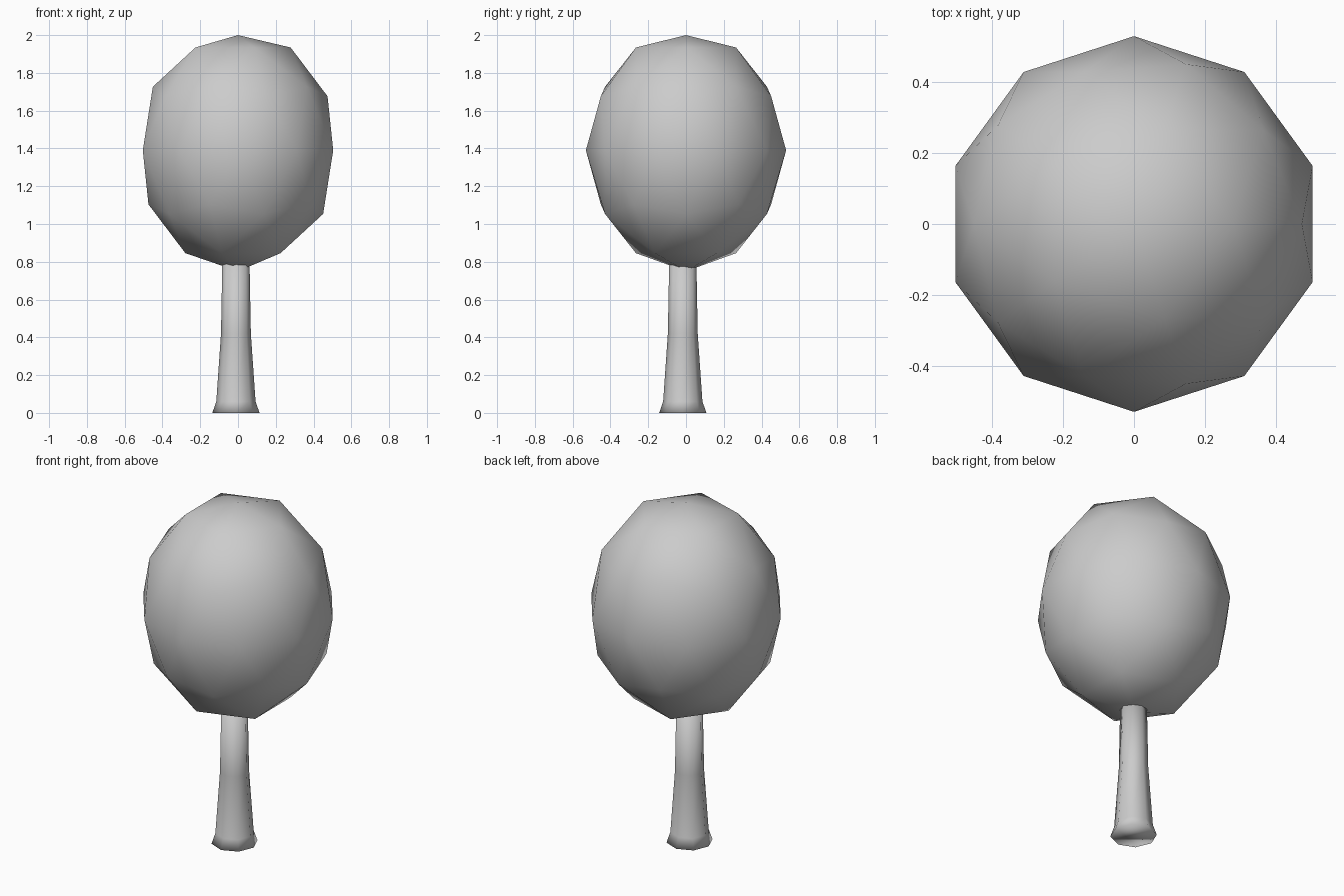
import bpy, bmesh, math

if "Cube" in bpy.data.objects:
    bpy.data.objects.remove(bpy.data.objects["Cube"])


def finish(bm, name):
    bmesh.ops.recalc_face_normals(bm, faces=bm.faces[:])
    for f in bm.faces:
        f.smooth = True
    mesh = bpy.data.meshes.new(name)
    bm.to_mesh(mesh)
    bm.free()
    obj = bpy.data.objects.new(name, mesh)
    bpy.context.collection.objects.link(obj)
    return obj


# Crown: low-poly icosphere stretched upwards, top slightly flattened
bm = bmesh.new()
bmesh.ops.create_icosphere(bm, subdivisions=2, radius=1.0)
for v in bm.verts:
    v.co.x *= 0.53
    v.co.y *= 0.53
    v.co.z = min(1.39 + 0.64 * v.co.z, 2.0)
finish(bm, "tree_crown")

# Trunk: eight-sided, flared at the foot, running a little into the crown
SIDES = 8
CENTRE = (-0.011, -0.017)
PROFILE = [(0.125, 0.0), (0.104, 0.06), (0.079, 0.42), (0.072, 0.80)]
bm = bmesh.new()
rings = []
for r, z in PROFILE:
    rings.append([bm.verts.new((CENTRE[0] + r * math.cos(a), CENTRE[1] + r * math.sin(a), z))
                  for a in (2 * math.pi * i / SIDES for i in range(SIDES))])
for lo, hi in zip(rings, rings[1:]):
    for i in range(SIDES):
        j = (i + 1) % SIDES
        bm.faces.new((lo[i], lo[j], hi[j], hi[i]))
bm.faces.new(rings[0][::-1])
bm.faces.new(rings[-1])
finish(bm, "tree_trunk")
